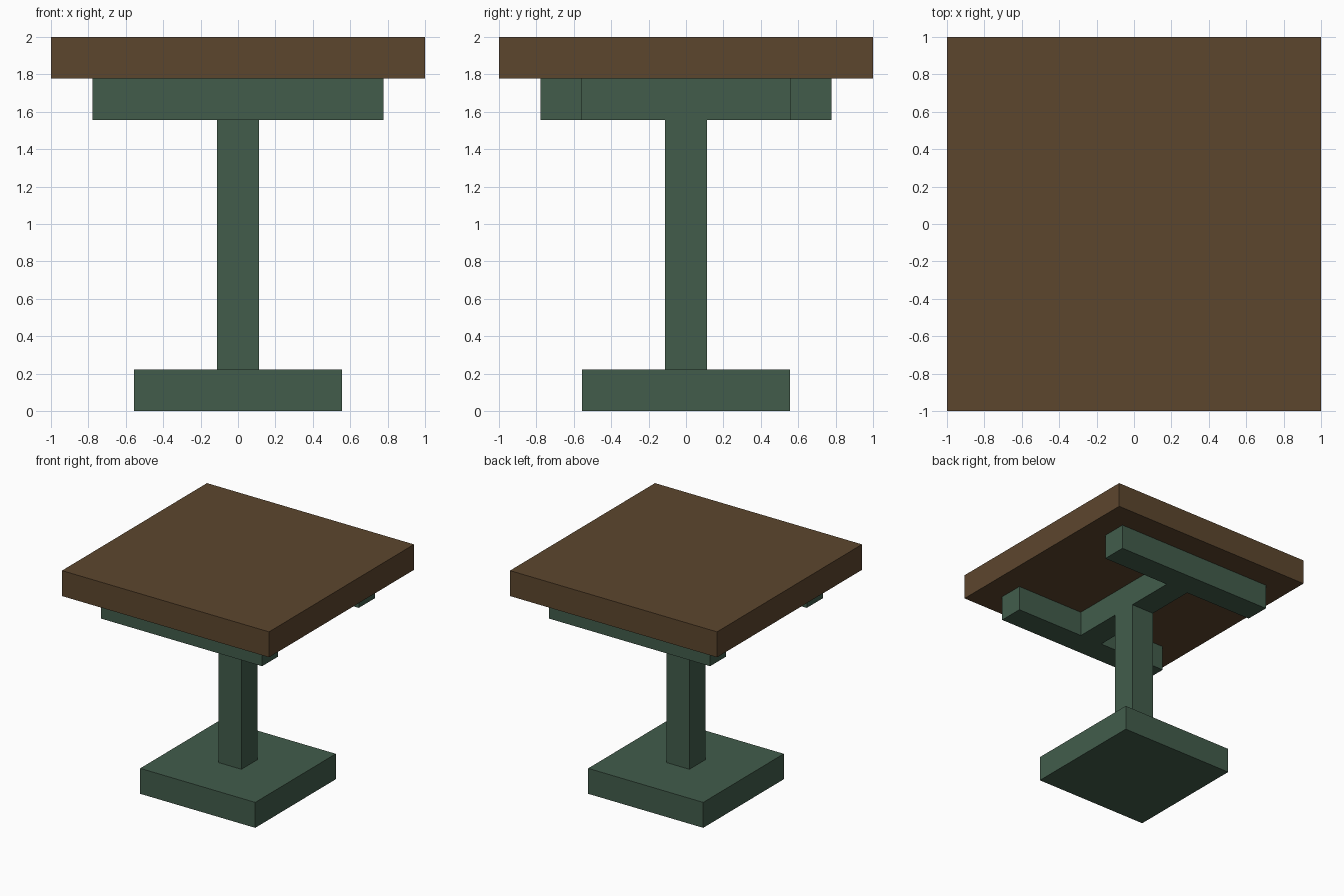
import bpy

cube = bpy.data.objects.get("Cube")
if cube:
    bpy.data.objects.remove(cube, do_unlink=True)


def material(name, rgb):
    m = bpy.data.materials.new(name)
    m.use_nodes = True
    m.diffuse_color = (*rgb, 1)
    bsdf = m.node_tree.nodes["Principled BSDF"]
    bsdf.inputs["Base Color"].default_value = (*rgb, 1)
    bsdf.inputs["Roughness"].default_value = 0.8
    return m


brown = material("brown_wood", (0.108, 0.061, 0.027))
green = material("dark_green_paint", (0.054, 0.108, 0.071))


def box(name, x, y, z, mat):
    """Box spanning the (min, max) ranges x, y and z."""
    spans = (x, y, z)
    bpy.ops.mesh.primitive_cube_add(size=1, location=[(a + b) / 2 for a, b in spans])
    ob = bpy.context.object
    ob.name = name
    ob.scale = [b - a for a, b in spans]
    bpy.ops.object.transform_apply(location=False, rotation=False, scale=True)
    ob.data.materials.append(mat)
    return ob


T = 2 / 9           # common thickness of boards, bars and post
H = T / 2           # half of it
OUT = 3.5 * T       # outer reach of the support frame
INN = 2.5 * T       # inner edge of the cross bars, and half the foot width

# Foot and post
box("foot", (-INN, INN), (-INN, INN), (0, T), green)
box("post", (-H, H), (-H, H), (T, 7 * T), green)

# H-shaped support frame: a spine front to back with a bar across each end
box("support_spine", (-H, H), (-INN, INN), (7 * T, 8 * T), green)
box("front_support_bar", (-OUT, OUT), (-OUT, -INN), (7 * T, 8 * T), green)
box("back_support_bar", (-OUT, OUT), (INN, OUT), (7 * T, 8 * T), green)

# Square top
box("table_top", (-1, 1), (-1, 1), (8 * T, 2), brown)
